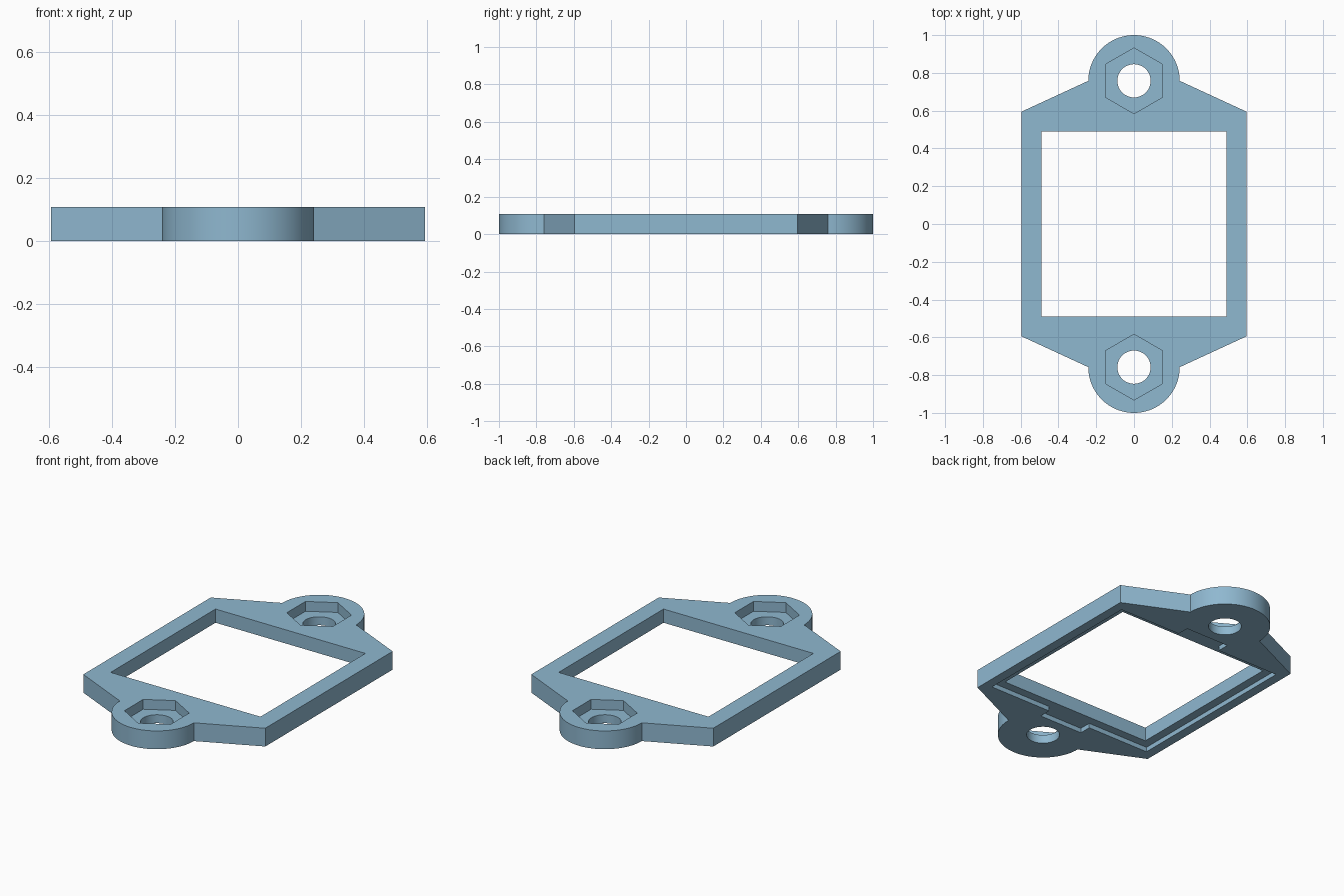
import bpy, bmesh, math

if "Cube" in bpy.data.objects:
    bpy.data.objects.remove(bpy.data.objects["Cube"])

H = 0.108          # plate thickness
EAR_Y, EAR_R = 0.758, 0.242


def prism(name, pts, z0, z1):
    """Extrude a closed xy outline from z0 to z1."""
    bm = bmesh.new()
    face = bm.faces.new([bm.verts.new((x, y, z0)) for x, y in pts])
    ext = bmesh.ops.extrude_face_region(bm, geom=[face])
    top = [v for v in ext["geom"] if isinstance(v, bmesh.types.BMVert)]
    bmesh.ops.translate(bm, verts=top, vec=(0, 0, z1 - z0))
    bmesh.ops.recalc_face_normals(bm, faces=bm.faces)
    mesh = bpy.data.meshes.new(name)
    bm.to_mesh(mesh)
    bm.free()
    obj = bpy.data.objects.new(name, mesh)
    bpy.context.collection.objects.link(obj)
    return obj


def circle(cy, r, n, start=0.0):
    return [(r * math.cos(start + 2 * math.pi * i / n),
             cy + r * math.sin(start + 2 * math.pi * i / n)) for i in range(n)]


def rect(w, h):
    return [(-w, -h), (w, -h), (w, h), (-w, h)]


def cut(target, cutter):
    mod = target.modifiers.new("cut", "BOOLEAN")
    mod.operation = "DIFFERENCE"
    mod.solver = "EXACT"
    mod.object = cutter
    bpy.context.view_layer.objects.active = target
    bpy.ops.object.modifier_apply(modifier=mod.name)
    bpy.data.objects.remove(cutter)


# Outline: straight sides, sloped shoulders, round ears
N = 48
half = [(0.595, 0.595)]
half += [(EAR_R * math.cos(math.pi * i / N), EAR_Y + EAR_R * math.sin(math.pi * i / N))
         for i in range(N + 1)]
half += [(-0.595, 0.595)]
plate = prism("mounting_frame", half + [(-x, -y) for x, y in half], 0, H)

# Square window, shallow seat beneath it and the two seat notches
cut(plate, prism("window", rect(0.49, 0.49), -0.1, 0.3))
SEAT = 0.027
seat = [(0.14, 0.54), (0.14, 0.61), (-0.14, 0.61), (-0.14, 0.54), (-0.54, 0.54)]
seat = [(0.54, 0.54)] + seat
cut(plate, prism("seat", seat + [(-x, -y) for x, y in seat], -0.1, SEAT))

# Hexagonal nut pockets and bolt holes in the ears
for s in (-1, 1):
    cut(plate, prism("nut_pocket", circle(s * EAR_Y, 0.174, 6, math.pi / 6), 0.05, 0.3))
    cut(plate, prism("bolt_hole", circle(s * EAR_Y, 0.088, 48), -0.1, 0.3))

# Colour and shading
mat = bpy.data.materials.new("soft_blue")
mat.diffuse_color = (0.275, 0.479, 0.631, 1)
mat.use_nodes = True
mat.node_tree.nodes["Principled BSDF"].inputs["Base Color"].default_value = mat.diffuse_color
plate.data.materials.clear()
plate.data.materials.append(mat)
for p in plate.data.polygons:
    p.material_index = 0
plate.select_set(True)
bpy.context.view_layer.objects.active = plate
bpy.ops.object.shade_smooth_by_angle(angle=math.radians(30))
